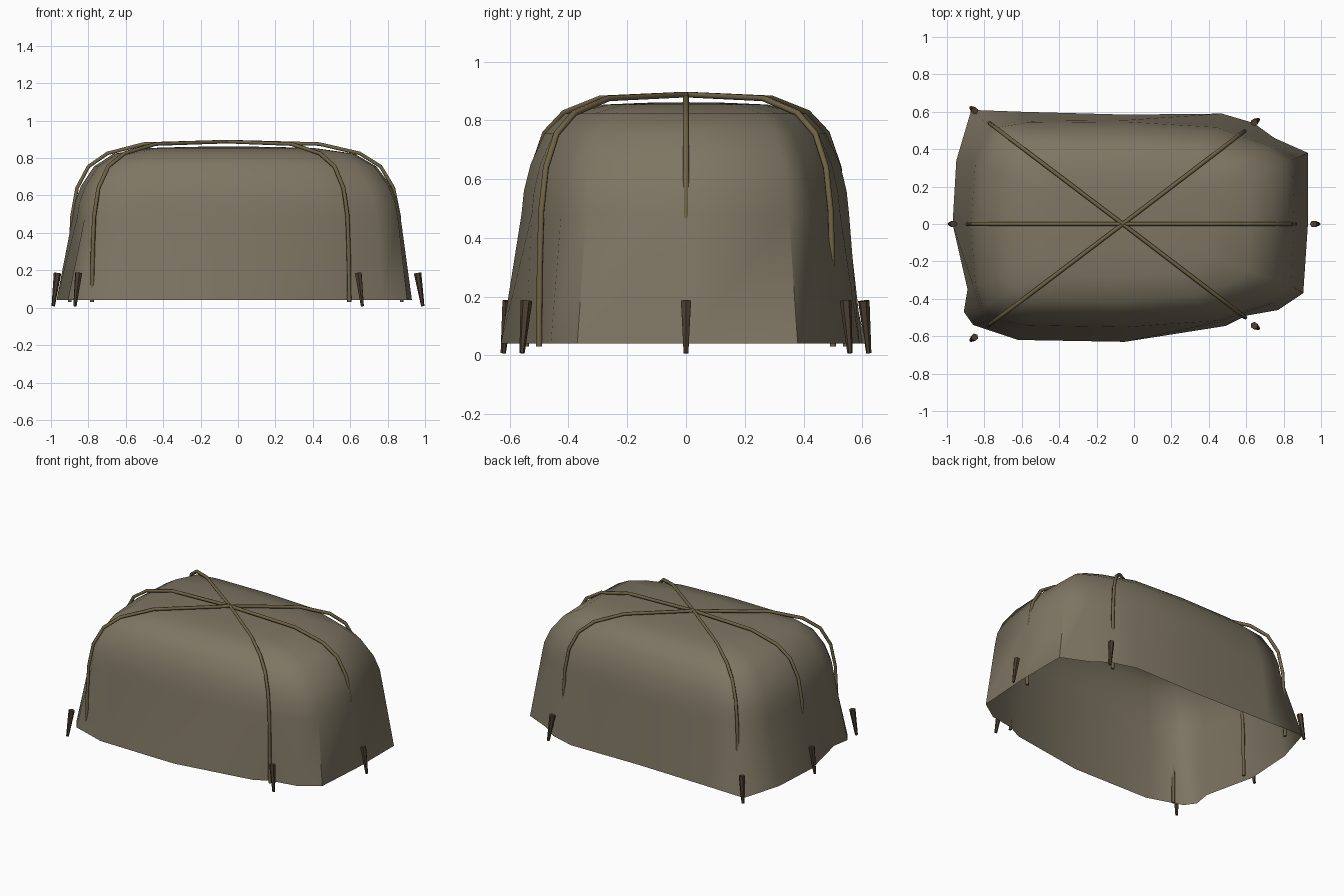
import bpy, bmesh
from mathutils import Vector

if "Cube" in bpy.data.objects:
    bpy.data.objects.remove(bpy.data.objects["Cube"])


def material(name, rgb):
    m = bpy.data.materials.new(name)
    m.diffuse_color = (*rgb, 1)
    m.use_nodes = True
    m.node_tree.nodes["Principled BSDF"].inputs["Base Color"].default_value = m.diffuse_color
    return m


CLOTH = material("canvas", (0.21, 0.18, 0.125))
WOOD = material("pole_wood", (0.16, 0.125, 0.06))
DARK = material("stake_wood", (0.07, 0.048, 0.03))
CX = -0.06  # where the poles cross

# Canvas: uneven hem outline and the tidier outline at shoulder height
hem = [(-0.97, 0), (-0.89, -0.35), (-0.91, -0.47), (-0.86, -0.54), (-0.62, -0.62),
       (-0.05, -0.63), (0.49, -0.545), (0.6, -0.49), (0.77, -0.46), (0.905, -0.37),
       (0.93, 0), (0.93, 0.38), (0.75, 0.46), (0.64, 0.54), (0.47, 0.59),
       (-0.05, 0.585), (-0.6, 0.6), (-0.87, 0.61), (-0.95, 0.34)]
waist = [(-0.885, 0), (-0.86, -0.33), (-0.82, -0.45), (-0.76, -0.515), (-0.58, -0.55),
         (-0.05, -0.56), (0.45, -0.525), (0.575, -0.48), (0.74, -0.425), (0.855, -0.34),
         (0.87, 0), (0.86, 0.35), (0.73, 0.425), (0.575, 0.48), (0.45, 0.525),
         (-0.05, 0.555), (-0.58, 0.55), (-0.765, 0.52), (-0.86, 0.33)]
crown = [(1, 0.48), (0.985, 0.56), (0.945, 0.65), (0.86, 0.755), (0.735, 0.823),
         (0.5, 0.854), (0.25, 0.86)]  # (scale, height)

bm = bmesh.new()
rings = [[bm.verts.new((x, y, 0.04)) for x, y in hem]]
for s, z in crown:
    rings.append([bm.verts.new((CX + (x - CX) * s, y * s, z)) for x, y in waist])
n = len(hem)
for a, b in zip(rings, rings[1:]):
    for i in range(n):
        j = (i + 1) % n
        bm.faces.new((a[i], a[j], b[j], b[i]))
top = bm.verts.new((CX, 0, 0.862))
for i in range(n):
    bm.faces.new((rings[-1][i], rings[-1][(i + 1) % n], top))
for f in bm.faces:
    f.smooth = True
# Creases on the two corners of the right end
for i in (9, 11):
    bm.edges.get((rings[0][i], rings[1][i])).smooth = False
mesh = bpy.data.meshes.new("canvas_cover")
bm.to_mesh(mesh)
bm.free()
cover = bpy.data.objects.new("canvas_cover", mesh)
bpy.context.collection.objects.link(cover)
mesh.materials.append(CLOTH)

# Bent poles: one half profile (reach, height) mirrored to both feet
half = [(1, 0.03), (0.995, 0.3), (0.985, 0.49), (0.953, 0.64), (0.88, 0.755),
        (0.76, 0.825), (0.53, 0.875), (0, 0.888)]


def pole(name, foot_a, foot_b):
    pts = [(CX + (foot_a[0] - CX) * r, foot_a[1] * r, z) for r, z in half]
    pts += [(CX + (foot_b[0] - CX) * r, foot_b[1] * r, z) for r, z in half[-2::-1]]
    cu = bpy.data.curves.new(name, 'CURVE')
    cu.dimensions = '3D'
    cu.bevel_depth = 0.011
    cu.bevel_resolution = 1
    cu.use_fill_caps = True
    sp = cu.splines.new('POLY')
    sp.points.add(len(pts) - 1)
    for p, co in zip(sp.points, pts):
        p.co = (*co, 1)
    ob = bpy.data.objects.new(name, cu)
    bpy.context.collection.objects.link(ob)
    cu.materials.append(WOOD)


pole("ridge_pole", (-0.9, 0), (0.875, 0))
pole("cross_pole_a", (-0.78, 0.545), (0.595, -0.5))
pole("cross_pole_b", (-0.78, -0.545), (0.595, 0.5))


# Tapered stakes leaning in toward the shelter
def stake(name, foot, head):
    a, b = Vector((*foot, 0.008)), Vector((*head, 0.186))
    bpy.ops.mesh.primitive_cone_add(vertices=6, radius1=0.009, radius2=0.02,
                                    depth=(b - a).length, location=(a + b) / 2)
    ob = bpy.context.object
    ob.name = name
    ob.rotation_euler = (b - a).to_track_quat('Z', 'Y').to_euler()
    ob.data.materials.append(DARK)


stake("stake_left", (-0.988, 0), (-0.965, 0))
stake("stake_right", (0.988, 0), (0.96, 0))
for side, sy in (("front", -1), ("back", 1)):
    stake("stake_left_" + side, (-0.872, 0.622 * sy), (-0.852, 0.605 * sy))
    stake("stake_right_" + side, (0.665, 0.558 * sy), (0.643, 0.543 * sy))
